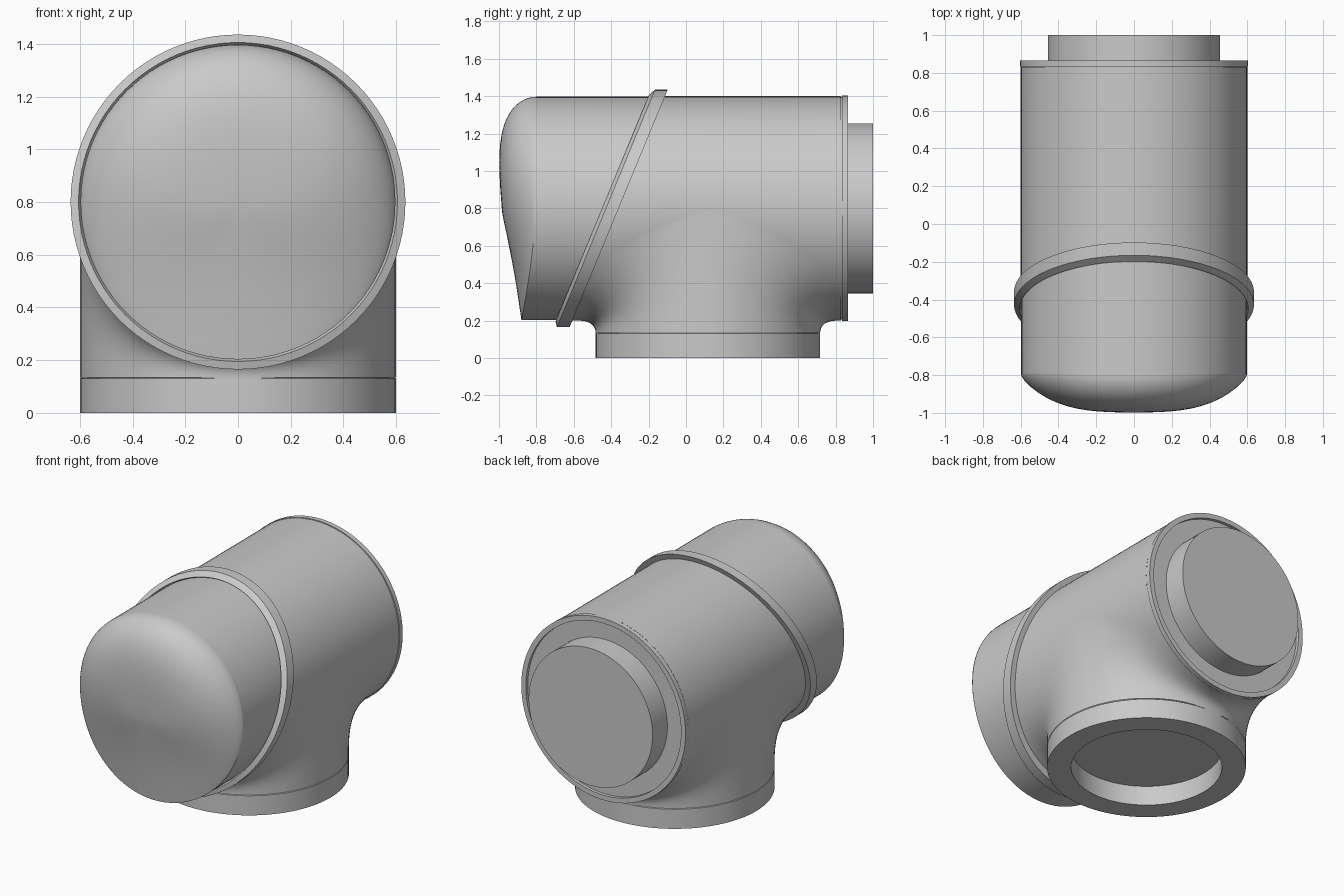
import bpy, bmesh, math

SEG = 96
AXIS_Z = 0.8      # height of the barrel axis
BASE_Y = 0.117    # centre of the vertical branch

if "Cube" in bpy.data.objects:
    bpy.data.objects.remove(bpy.data.objects["Cube"])

grey = bpy.data.materials.new("light_grey")
grey.use_nodes = True
COLOUR = (0.59, 0.59, 0.59, 1)
grey.diffuse_color = COLOUR
grey.node_tree.nodes["Principled BSDF"].inputs["Base Color"].default_value = COLOUR


def loft(name, rings, place, closed=False, caps=()):
    """Skin a list of rings; place(ring, angle) gives each point."""
    bm = bmesh.new()
    angles = [2 * math.pi * i / SEG for i in range(SEG)]
    rows = [[bm.verts.new(place(r, a)) for a in angles] for r in rings]
    pairs = list(zip(rows, rows[1:]))
    if closed:
        pairs.append((rows[-1], rows[0]))
    for low, high in pairs:
        for i in range(SEG):
            j = (i + 1) % SEG
            bm.faces.new((low[i], low[j], high[j], high[i]))
    for end in caps:
        bm.faces.new(rows[end])
    bmesh.ops.recalc_face_normals(bm, faces=bm.faces)
    mesh = bpy.data.meshes.new(name)
    bm.to_mesh(mesh)
    bm.free()
    mesh.materials.append(grey)
    obj = bpy.data.objects.new(name, mesh)
    bpy.context.collection.objects.link(obj)
    bpy.ops.object.select_all(action='DESELECT')
    obj.select_set(True)
    bpy.context.view_layer.objects.active = obj
    bpy.ops.object.shade_smooth_by_angle(angle=math.radians(35))


def along_y(ring, a):
    r, y = ring
    return (r * math.sin(a), y, AXIS_Z + r * math.cos(a))


def along_z(ring, a):
    r, z = ring
    return (r * math.sin(a), BASE_Y + r * math.cos(a), z)


def nose(t, a):
    """Domed front: soft at the top, sharper and slanted at the bottom."""
    c = math.cos(a)
    rim = -0.8 + 0.04 * c - 0.04 * c * c
    power = 2.9 + 1.85 * c + 0.25 * c * c
    root = 0.74 - 0.25 * c + 0.01 * c * c
    y = rim + (-0.985 - rim) * max(0, 1 - t ** power) ** root
    y -= 0.015 * c * math.sin(math.pi * t)
    return along_y((0.597 * t, y), a)


def slanted(ring, a):
    x, y, z = along_y(ring, a)
    return (x, y + 0.413 * (z - AXIS_Z), z)


def fillet(s, a):
    """Concave blend from the vertical branch into the barrel."""
    x, c = 0.6 * math.sin(a), math.cos(a)
    joint = AXIS_Z - math.sqrt(max(0, 0.36 - x * x))
    drop = 0.07 + 0.8 * (joint - 0.2)
    reach = (1.35 + 0.7 * math.sin(a) ** 2) * drop * c
    return (x, BASE_Y + 0.6 * c + s * s * reach, joint - drop * (1 - s) ** 2)


# Front cap and the sleeve that runs back to the collar
steps = [math.sin(math.pi / 2 * i / 20) for i in range(1, 21)]
loft("front_cap", steps, nose, caps=(0,))
loft("front_sleeve", [0, 1], lambda s, a: slanted((0.597, -0.38), a) if s
     else nose(1, a))

# Main barrel, behind the slanted collar with its bevelled front edge
loft("main_barrel", [0, 1], lambda s, a: along_y((0.6, 0.83), a) if s
     else slanted((0.6, -0.39), a))
loft("slanted_collar", [(0.59, -0.42), (0.605, -0.448), (0.635, -0.428),
                        (0.635, -0.36), (0.59, -0.36)], slanted, closed=True)

# Rear flange with a shallow recess, and the rear plug
loft("rear_flange", [(0.55, 0.825), (0.595, 0.825), (0.595, 0.835), (0.603, 0.835),
                     (0.603, 0.866), (0.57, 0.866), (0.57, 0.845), (0.4, 0.845)], along_y)
loft("rear_plug", [(0.455, 0.82), (0.455, 1.0)], along_y, caps=(0, 1))

# Vertical branch with its blend and bored base ring
loft("branch_neck", [-1] + [i / 12 for i in range(13)],
     lambda s, a: along_z((0.6, 0.135), a) if s < 0 else fillet(s, a))
loft("base_ring", [(0.455, 0.13), (0.455, 0), (0.6, 0), (0.6, 0.13), (0.59, 0.135)],
     along_z, caps=(0, -1))
